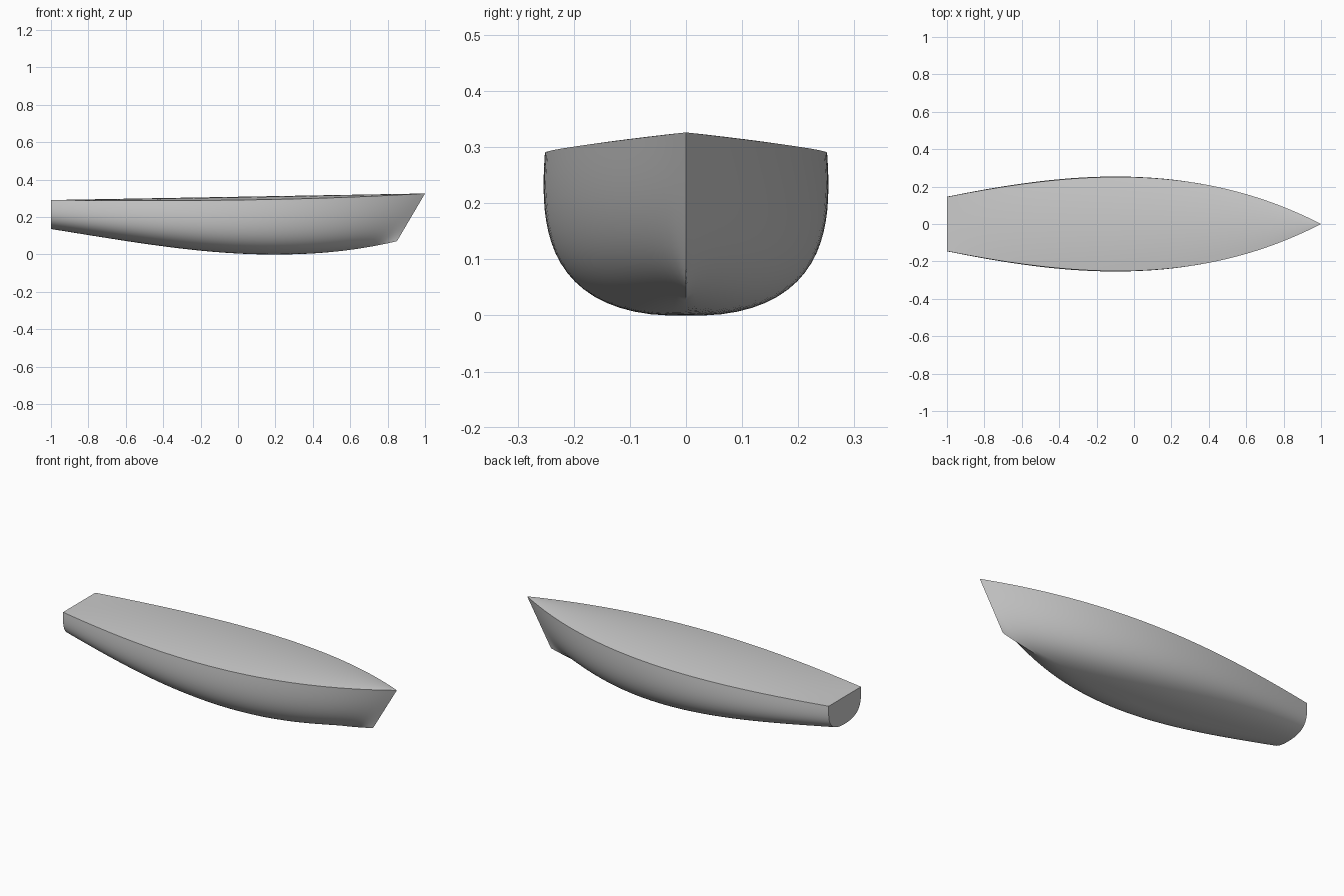
import bpy, bmesh, math
from mathutils import Vector

cube = bpy.data.objects.get("Cube")
if cube:
    bpy.data.objects.remove(cube, do_unlink=True)

STATIONS, GIRTH, ACROSS = 48, 20, 12

grey = bpy.data.materials.new("hull_grey")
grey.use_nodes = True
grey.diffuse_color = (0.6, 0.6, 0.6, 1)
grey.node_tree.nodes["Principled BSDF"].inputs["Base Color"].default_value = (0.6, 0.6, 0.6, 1)


def bezier(p, t):
    s = 1 - t
    return p[0] * s**3 + p[1] * 3 * t * s * s + p[2] * 3 * t * t * s + p[3] * t**3


# Guide curves from keel to sheer: bow x, half-breadths and heights, stern to bow
GUIDES = [
    (0.85, (0, 0, 0, 0), (0.135, 0.036, -0.078, 0.07)),
    (0.90, (0.14, 0.28, 0.34, 0), (0.135, 0.03, -0.15, 0.155)),
    (0.95, (0.15, 0.29, 0.353, 0), (0.20, 0.14, 0.115, 0.24)),
    (1.00, (0.145, 0.276, 0.343, 0), (0.29, 0.283, 0.285, 0.325)),
]


def hull_point(u, v):
    side = -1 if v < 0 else 1
    net = [Vector((-1 + (bow + 1) * u, bezier(ys, u), bezier(zs, u))) for bow, ys, zs in GUIDES]
    p = bezier(net, abs(v))
    p.y *= side
    return p


def deck_point(u, w):
    # Cambered deck with a straight centreline
    edge = hull_point(u, 1)
    crown = 0.29 + 0.035 * u - edge.z
    return Vector((edge.x, edge.y * w, edge.z + crown * (1 - w * w)))


def add_grid(bm, func, nv):
    rows = [[bm.verts.new(func(i / STATIONS, -1 + 2 * j / nv)) for j in range(nv + 1)]
            for i in range(STATIONS + 1)]
    for a, b in zip(rows, rows[1:]):
        for j in range(nv):
            bm.faces.new((a[j], b[j], b[j + 1], a[j + 1]))
    return rows


bm = bmesh.new()
# Shell, deck and flat transom
shell = add_grid(bm, hull_point, GIRTH * 2)
deck = add_grid(bm, deck_point, ACROSS)
bm.faces.new(shell[0] + deck[0][-2:0:-1])
bmesh.ops.remove_doubles(bm, verts=bm.verts, dist=0.00005)
bmesh.ops.dissolve_degenerate(bm, edges=bm.edges, dist=0.00005)
bmesh.ops.recalc_face_normals(bm, faces=bm.faces)

# Stand the keel on the ground
low = min(v.co.z for v in bm.verts)
bmesh.ops.translate(bm, verts=bm.verts, vec=(0, 0, -low))

mesh = bpy.data.meshes.new("boat_hull")
bm.to_mesh(mesh)
bm.free()
mesh.materials.append(grey)
hull = bpy.data.objects.new("boat_hull", mesh)
bpy.context.collection.objects.link(hull)

bpy.ops.object.select_all(action='DESELECT')
hull.select_set(True)
bpy.context.view_layer.objects.active = hull
bpy.ops.object.shade_smooth_by_angle(angle=math.radians(35))
